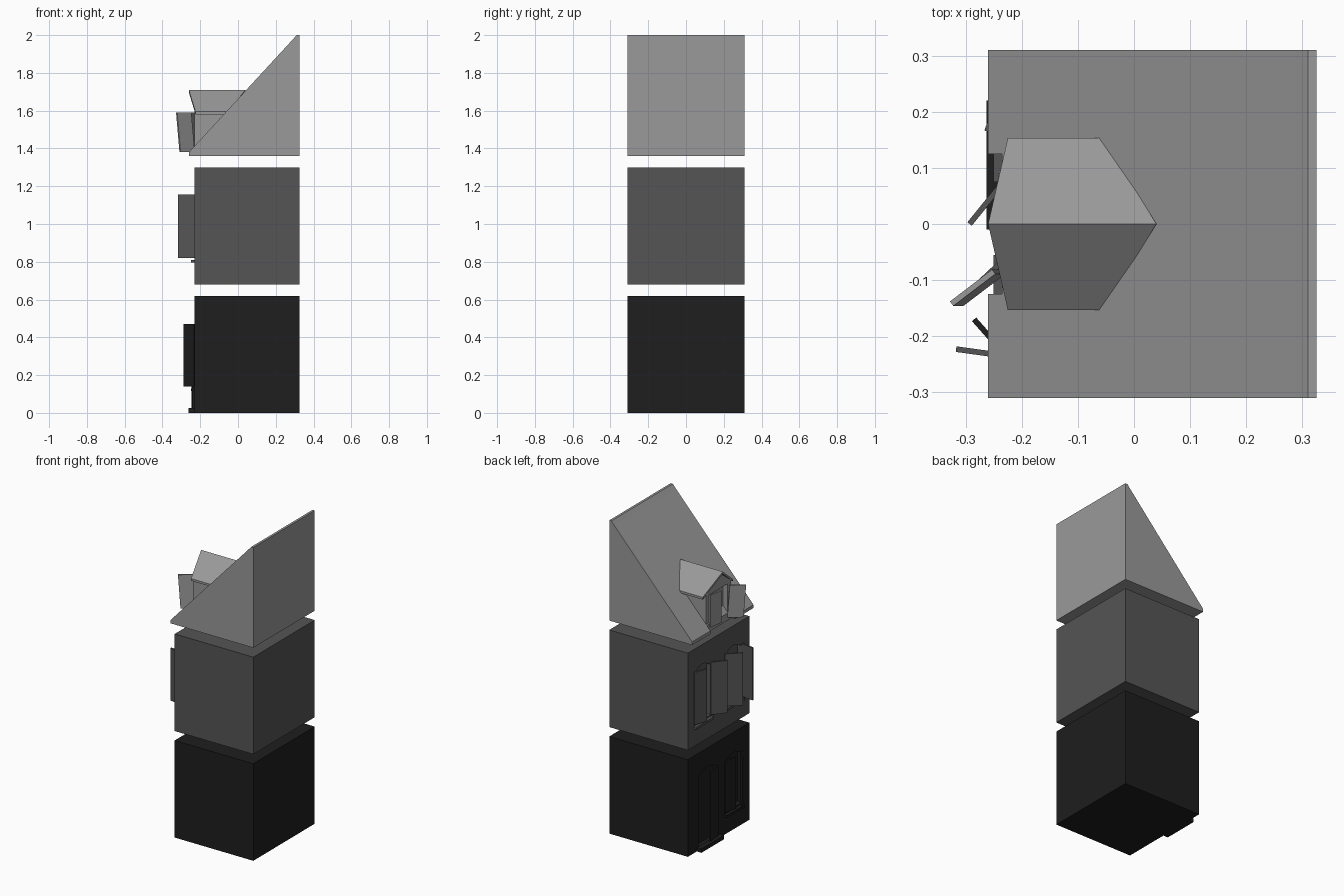
import bpy, bmesh, math
from mathutils import Vector

if "Cube" in bpy.data.objects:
    bpy.data.objects.remove(bpy.data.objects["Cube"])

WALL = -0.23   # facade plane, facing -x
BACK = 0.325


def tone(name, v):
    m = bpy.data.materials.new(name)
    m.diffuse_color = (v, v, v, 1)
    m.use_nodes = True
    m.node_tree.nodes["Principled BSDF"].inputs["Base Color"].default_value = m.diffuse_color
    return m


DARK, MID, LIGHT = tone("dark", 0.013), tone("mid", 0.09), tone("light", 0.32)


def prism(name, profile, offset, mat=None):
    """Extrude a closed 3D polygon along an offset vector."""
    bm = bmesh.new()
    face = bm.faces.new([bm.verts.new(p) for p in profile])
    ext = bmesh.ops.extrude_face_region(bm, geom=[face])["geom"]
    bmesh.ops.translate(bm, vec=Vector(offset),
                        verts=[g for g in ext if isinstance(g, bmesh.types.BMVert)])
    if len(bm.faces) < len(profile) + 2:
        bm.faces.new([v for v in bm.verts][:len(profile)])
    bmesh.ops.recalc_face_normals(bm, faces=bm.faces)
    me = bpy.data.meshes.new(name)
    bm.to_mesh(me)
    bm.free()
    ob = bpy.data.objects.new(name, me)
    bpy.context.collection.objects.link(ob)
    if mat:
        me.materials.append(mat)
    return ob


def box(name, x, y, z, mat=None):
    pts = [(x[0], y[0], z[0]), (x[1], y[0], z[0]), (x[1], y[1], z[0]), (x[0], y[1], z[0])]
    return prism(name, pts, (0, 0, z[1] - z[0]), mat)


def cut(target, cutter):
    m = target.modifiers.new("cut", 'BOOLEAN')
    m.operation, m.solver, m.object = 'DIFFERENCE', 'EXACT', cutter
    bpy.context.view_layer.objects.active = target
    bpy.ops.object.modifier_apply(modifier=m.name)
    bpy.data.objects.remove(cutter)


def opening(target, y0, y1, z0, z1, rise=0.0, depth=0.03):
    """Recess a window or door, with a shallow arched head."""
    n = 8 if rise else 1
    head = [(y0 + (y1 - y0) * i / n, z1 + rise * math.sin(math.pi * i / n)) for i in range(n + 1)]
    prof = [(WALL - 0.1, y, z) for y, z in [(y1, z0), (y0, z0)] + head]
    cut(target, prism("opening_cutter", prof, (0.1 + depth, 0, 0)))


def shutter(name, hinge, free, z0, z1, mat, lean=0.0, t=0.01):
    """Thin leaf from hinge to free edge in plan; lean shifts the top outward."""
    a, b = Vector((*hinge, z0)), Vector((*free, z0))
    d = (b - a).normalized()
    n = Vector((-d.y, d.x, 0)) * t / 2
    return prism(name, [a - n, b - n, b + n, a + n], (-lean, 0, z1 - z0), mat)


# Ground floor with door and window
ground = box("ground_floor", (WALL, BACK), (-0.31, 0.31), (0, 0.62), DARK)
opening(ground, 0.015, 0.20, 0.02, 0.47, 0.03)
opening(ground, -0.235, -0.06, 0.14, 0.46, 0.03)
box("door_step", (-0.263, WALL), (-0.01, 0.22), (0, 0.025), DARK)
shutter("door_leaf", (-0.235, 0.015), (-0.24, 0.105), 0.025, 0.47, DARK)
box("ground_sill", (-0.25, WALL), (-0.24, -0.055), (0.115, 0.13), DARK)
shutter("ground_shutter_left", (WALL, -0.06), (-0.245, -0.148), 0.14, 0.47, DARK)
shutter("ground_shutter_right", (WALL, -0.232), (-0.285, -0.17), 0.14, 0.47, DARK)

# Middle floor with two arched windows
middle = box("middle_floor", (WALL, BACK), (-0.31, 0.31), (0.68, 1.30), MID)
for y0, y1 in ((0.08, 0.25), (-0.235, -0.06)):
    opening(middle, y0, y1, 0.82, 1.14, 0.035)
    box("middle_sill", (-0.25, WALL), (y0 - 0.005, y1 + 0.005), (0.795, 0.81), MID)
for hinge_y, free in ((0.25, (-0.262, 0.165)), (0.078, (-0.293, 0.0)),
                      (-0.062, (-0.308, -0.135)), (-0.235, (-0.317, -0.223))):
    shutter("middle_shutter", (WALL, hinge_y), free, 0.82, 1.155, MID)

# Lean-to roof with a notch in the eave in front of the dormer
prof = [(-0.26, 1.36), (BACK, 1.36), (BACK, 2.0), (0.31, 2.0), (0.29, 1.977), (-0.26, 1.38)]
roof = prism("roof", [(x, -0.31, z) for x, z in prof], (0, 0.62, 0), LIGHT)
cut(roof, box("notch_cutter", (-0.4, -0.235), (-0.125, 0.125), (1.3, 1.6)))

# Dormer walls and gable
gable = [(-0.125, 1.365), (0.125, 1.365), (0.125, 1.605), (0, 1.70), (-0.125, 1.605)]
dormer = prism("dormer", [(WALL, y, z) for y, z in gable], (0.24, 0, 0), LIGHT)
cut(dormer, box("dormer_back_cutter", (-0.06, 0.2), (-0.2, 0.2), (1.3, 1.595)))
opening(dormer, -0.088, 0.095, 1.385, 1.59)

# Dormer roof slabs: ridge overhangs, back edge follows the main slope
t = 0.014
for side in (1, -1):
    pts = [(-0.26, 0, 1.71), (0.04, 0, 1.71), (-0.055, side * 0.153, 1.595),
           (-0.225, side * 0.153, 1.595)]
    prism("dormer_roof", [(x, y, z - t) for x, y, z in pts], (0, 0, t), LIGHT)

# Dormer shutters
shutter("dormer_shutter_left", (-0.235, 0.095), (-0.25, 0.003), 1.385, 1.59, LIGHT)
shutter("dormer_shutter_right", (-0.232, -0.085), (-0.307, -0.142), 1.38, 1.59, LIGHT, 0.018)
